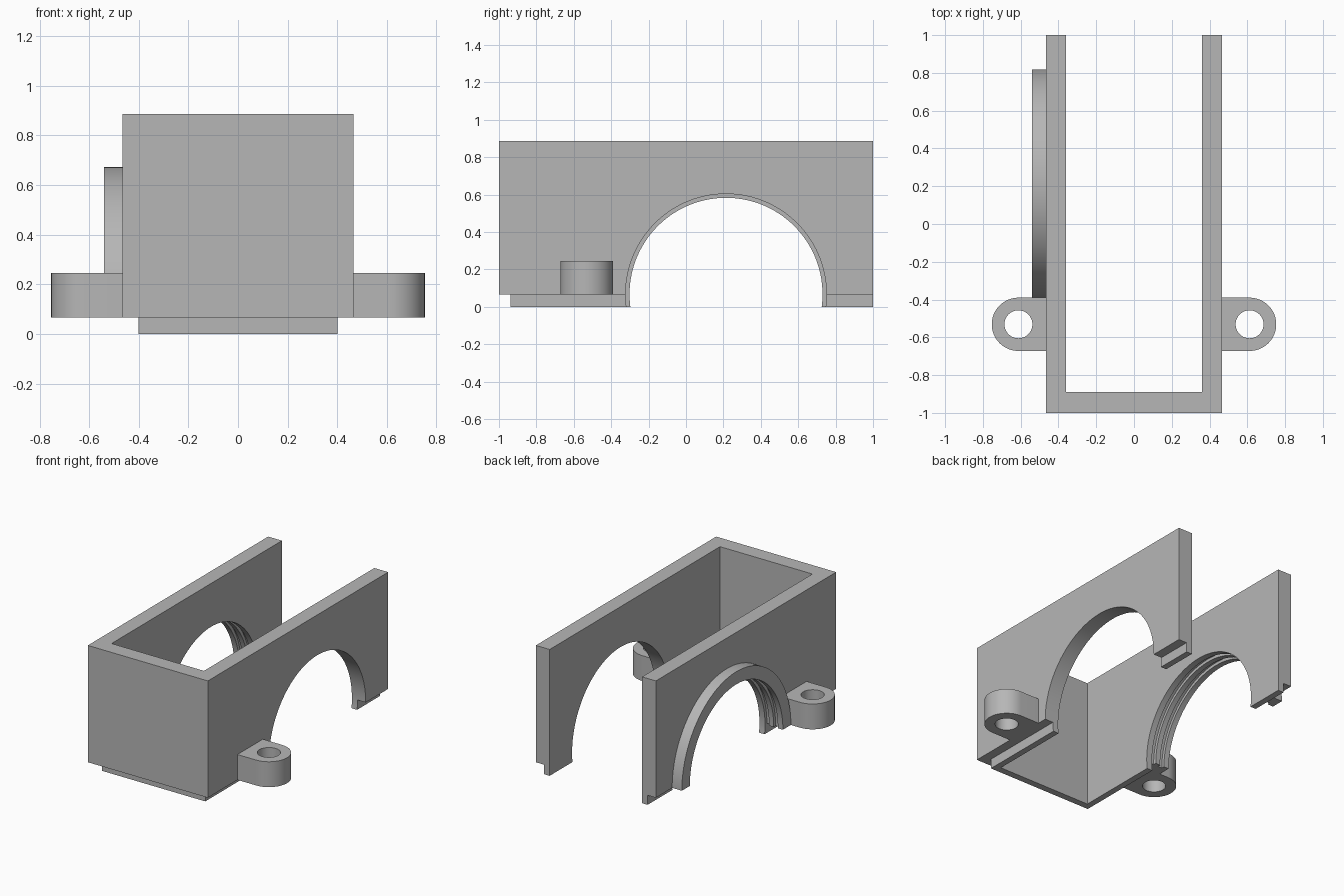
import bpy, bmesh, math

if "Cube" in bpy.data.objects:
    bpy.data.objects.remove(bpy.data.objects["Cube"])

# Main dimensions
HALF_W, INNER_W, LIP_W = 0.466, 0.359, 0.402
FRONT_IN, LIP_FRONT = -0.89, -0.937
BASE, TOP = 0.067, 0.887
ARCH_Y, ARCH_R, RIDGE_R, FLANGE_R = 0.214, 0.537, 0.516, 0.605
FLANGE_X = -0.541
LUG_X, LUG_Y, LUG_R, LUG_HOLE, LUG_TOP = 0.612, -0.531, 0.141, 0.074, 0.245

grey = bpy.data.materials.new("light_grey")
grey.use_nodes = True
colour = (0.47, 0.47, 0.47, 1)
grey.diffuse_color = colour
grey.node_tree.nodes["Principled BSDF"].inputs["Base Color"].default_value = colour


def finish(name, bm):
    bmesh.ops.recalc_face_normals(bm, faces=bm.faces)
    mesh = bpy.data.meshes.new(name)
    bm.to_mesh(mesh)
    bm.free()
    mesh.materials.append(grey)
    obj = bpy.data.objects.new(name, mesh)
    bpy.context.collection.objects.link(obj)
    return obj


def prism(name, outline, low, high):
    """Extrude an xy outline from low to high in z."""
    bm = bmesh.new()
    face = bm.faces.new([bm.verts.new((x, y, low)) for x, y in outline])
    new = bmesh.ops.extrude_face_region(bm, geom=[face])["geom"]
    verts = [v for v in new if isinstance(v, bmesh.types.BMVert)]
    bmesh.ops.translate(bm, verts=verts, vec=(0, 0, high - low))
    return finish(name, bm)


def lathe(name, steps, start=0.0, sweep=2 * math.pi, count=120):
    """Solid of (x, radius) steps around the arch axis; a part sweep gives a half disc."""
    bm = bmesh.new()
    closed = sweep > 6
    n = count if closed else count + 1
    rings = []
    for x, r in steps:
        angles = [start + sweep * i / count for i in range(n)]
        rings.append([bm.verts.new((x, ARCH_Y + r * math.cos(a), BASE + r * math.sin(a)))
                      for a in angles])
    for a, b in zip(rings, rings[1:]):
        for i in range(n):
            j = (i + 1) % n
            bm.faces.new((a[i], a[j], b[j], b[i]))
    bm.faces.new(rings[0])
    bm.faces.new(rings[-1])
    return finish(name, bm)


def arc(cx, cy, r, start, sweep, count):
    return [(cx + r * math.cos(start + sweep * i / count),
             cy + r * math.sin(start + sweep * i / count)) for i in range(count + 1)]


def u_shape(half, front):
    return [(-half, front), (half, front), (half, 1), (INNER_W, 1), (INNER_W, FRONT_IN),
            (-INNER_W, FRONT_IN), (-INNER_W, 1), (-half, 1)]


def combine(body, other, operation):
    mod = body.modifiers.new("join", "BOOLEAN")
    mod.operation, mod.solver, mod.object = operation, "EXACT", other
    bpy.ops.object.select_all(action="DESELECT")
    bpy.context.view_layer.objects.active = body
    body.select_set(True)
    bpy.ops.object.modifier_apply(modifier=mod.name)
    bpy.data.objects.remove(other)


# Three-sided shell with the locating lip under it
body = prism("open_housing", u_shape(HALF_W, -1), BASE, TOP)
combine(body, prism("locating_lip", u_shape(LIP_W, LIP_FRONT), 0, BASE + 0.03), "UNION")

# Raised half-round flange on one outer wall
flange = lathe("arch_flange", [(FLANGE_X, FLANGE_R), (-HALF_W + 0.03, FLANGE_R)], 0, math.pi)
combine(body, flange, "UNION")

# Screw lugs on both sides
for side in (-1, 1):
    outline = arc(LUG_X, LUG_Y, LUG_R, -math.pi / 2, math.pi, 32)
    root = HALF_W - 0.03
    outline += [(root, LUG_Y + LUG_R), (root, LUG_Y - LUG_R)]
    combine(body, prism("lug", [(side * x, y) for x, y in outline], BASE, LUG_TOP), "UNION")
for side in (-1, 1):
    circle = arc(side * LUG_X, LUG_Y, LUG_HOLE, 0, 2 * math.pi, 40)[:-1]
    combine(body, prism("lug_hole", circle, BASE - 0.05, LUG_TOP + 0.05), "DIFFERENCE")

# Plain arch in one wall
combine(body, lathe("plain_arch", [(0.3, ARCH_R), (0.6, ARCH_R)]), "DIFFERENCE")

# Arch with two seal grooves in the flanged wall
steps = [(-0.65, RIDGE_R)]
for x0, x1 in ((-0.502, -0.47), (-0.434, -LIP_W)):
    steps += [(x0, RIDGE_R), (x0, ARCH_R), (x1, ARCH_R), (x1, RIDGE_R)]
steps.append((-0.3, RIDGE_R))
combine(body, lathe("grooved_arch", steps), "DIFFERENCE")

# Smooth the round surfaces, keep the edges crisp
bpy.ops.object.select_all(action="DESELECT")
body.select_set(True)
bpy.context.view_layer.objects.active = body
bpy.ops.object.shade_smooth_by_angle(angle=math.radians(30))
